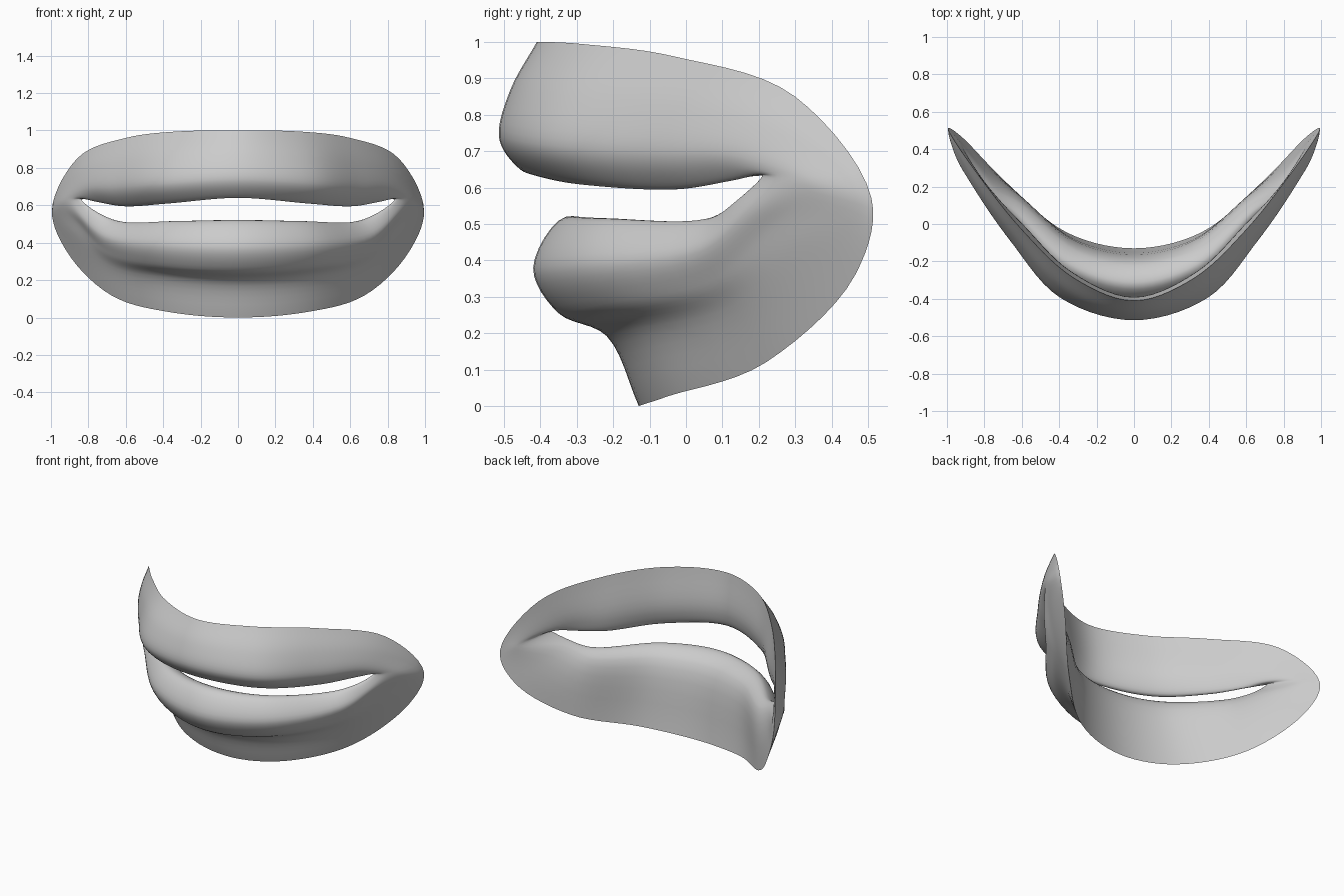
import bpy, bmesh
from math import sin, cos
from mathutils import Vector

if "Cube" in bpy.data.objects:
    bpy.data.objects.remove(bpy.data.objects["Cube"])

SECTION_STEPS, LOOP_STEPS = 6, 7

# Lip profiles: share of the way from rim to opening, and swell forward or back
upper_profile = [(.36, .72), (.72, 1), (.9, .6), (1, 0), (.72, -.35)]
corner_profile = [(.12, .4), (.5, .9), (.85, .7), (1, 0), (.35, -.7)]
lower_profile = [(.37, .1), (.49, .85), (.73, 1), (1, 0), (.88, -.7)]
lower_end_profile = [(.42, .6), (.65, .75), (.85, 1), (1, 0), (.88, -.7)]

# Stations from the middle to the corner: rim point, opening point, swell
upper_lip = [((0, -.41, 1), (0, -.43, .64), .09),
             ((.32, -.29, .995), (.37, -.29, .61), .11),
             ((.6, -.03, .96), (.61, -.03, .595), .08),
             ((.86, .3, .85), (.76, .13, .62), .05)]
mouth_corner = ((.995, .51, .57), (.84, .21, .635), .035)
lower_lip = [((0, -.13, 0), (0, -.33, .52), .144),
             ((.36, -.045, .028), (.34, -.23, .515), .12),
             ((.68, .22, .12), (.64, .06, .515), .08),
             ((.92, .465, .36), (.76, .14, .565), .05)]


def spline_span(a, b, c, d, t):
    """Point on the centripetal spline between b and c."""
    knots = [0]
    for p, q in ((a, b), (b, c), (c, d)):
        knots.append(knots[-1] + max((q - p).length, .0001) ** .5)
    u = knots[1] + (knots[2] - knots[1]) * t
    points = [a, b, c, d]
    for level, spans in ((1, (0, 1, 2)), (2, (0, 1)), (1, (1,))):
        points = [points[n].lerp(points[n + 1],
                                 (u - knots[i]) / (knots[i + level] - knots[i]))
                  for n, i in enumerate(spans)]
    return points[0]


def smooth_path(points, before, after, steps):
    """Resample a path smoothly through all its points."""
    padded = [before, *points, after]
    path = [spline_span(*padded[i:i + 4], s / steps)
            for i in range(len(points) - 1) for s in range(steps)]
    return path + [points[-1]]


def mirrored(p):
    return Vector((-p.x, p.y, p.z))


def lip_section(station, profile):
    """Closed section: rim, front, opening edge, back, rim again."""
    rim, opening, swell = Vector(station[0]), Vector(station[1]), station[2]
    # The lips turn outward as they wrap back towards the corner
    turn = 1.25 * min(rim.x, .85)
    outward = Vector((sin(turn), -cos(turn), 0))
    loop = [rim, *[rim.lerp(opening, share) + outward * swell * amount
                   for share, amount in profile], rim]
    return smooth_path(loop, rim * 2 - loop[1], rim * 2 - loop[-2],
                       SECTION_STEPS)[:-1]


def lower_section(station):
    """The crease under the lower lip rises and fades towards the corner."""
    fade = min(1, 1.3 * station[0][0] ** 2)
    profile = [Vector(p).lerp(Vector(q), fade)
               for p, q in zip(lower_profile, lower_end_profile)]
    return lip_section(station, profile)


# Loft the sections into one half of the mouth
sections = [lip_section(s, upper_profile) for s in upper_lip]
sections.append(lip_section(mouth_corner, corner_profile))
sections += [lower_section(s) for s in reversed(lower_lip)]
rails = [smooth_path(rail, mirrored(rail[1]), mirrored(rail[-2]), LOOP_STEPS)
         for rail in zip(*sections)]
bm = bmesh.new()
grid = [[bm.verts.new(p) for p in rail] for rail in rails]
for r, rail in enumerate(grid):
    following = grid[(r + 1) % len(grid)]
    for k in range(len(rail) - 1):
        bm.faces.new((rail[k], rail[k + 1], following[k + 1], following[k]))

# Mirror it across the middle and weld the seam
half = bm.verts[:] + bm.edges[:] + bm.faces[:]
bmesh.ops.mirror(bm, geom=half, axis='X', merge_dist=.0005)
bmesh.ops.remove_doubles(bm, verts=bm.verts[:], dist=.0005)
bmesh.ops.recalc_face_normals(bm, faces=bm.faces[:])
mesh = bpy.data.meshes.new("lips")
bm.to_mesh(mesh)
bm.free()
lips = bpy.data.objects.new("lips", mesh)
bpy.context.collection.objects.link(lips)

# Plain grey material
grey = bpy.data.materials.new("plain_grey")
grey.use_nodes = True
colour = (.6, .6, .6, 1)
grey.diffuse_color = colour
grey.node_tree.nodes["Principled BSDF"].inputs["Base Color"].default_value = colour
mesh.materials.append(grey)

# Smooth surface with a crisp outer rim
bpy.ops.object.select_all(action='DESELECT')
lips.select_set(True)
bpy.context.view_layer.objects.active = lips
bpy.ops.object.shade_smooth_by_angle(angle=1.1)
